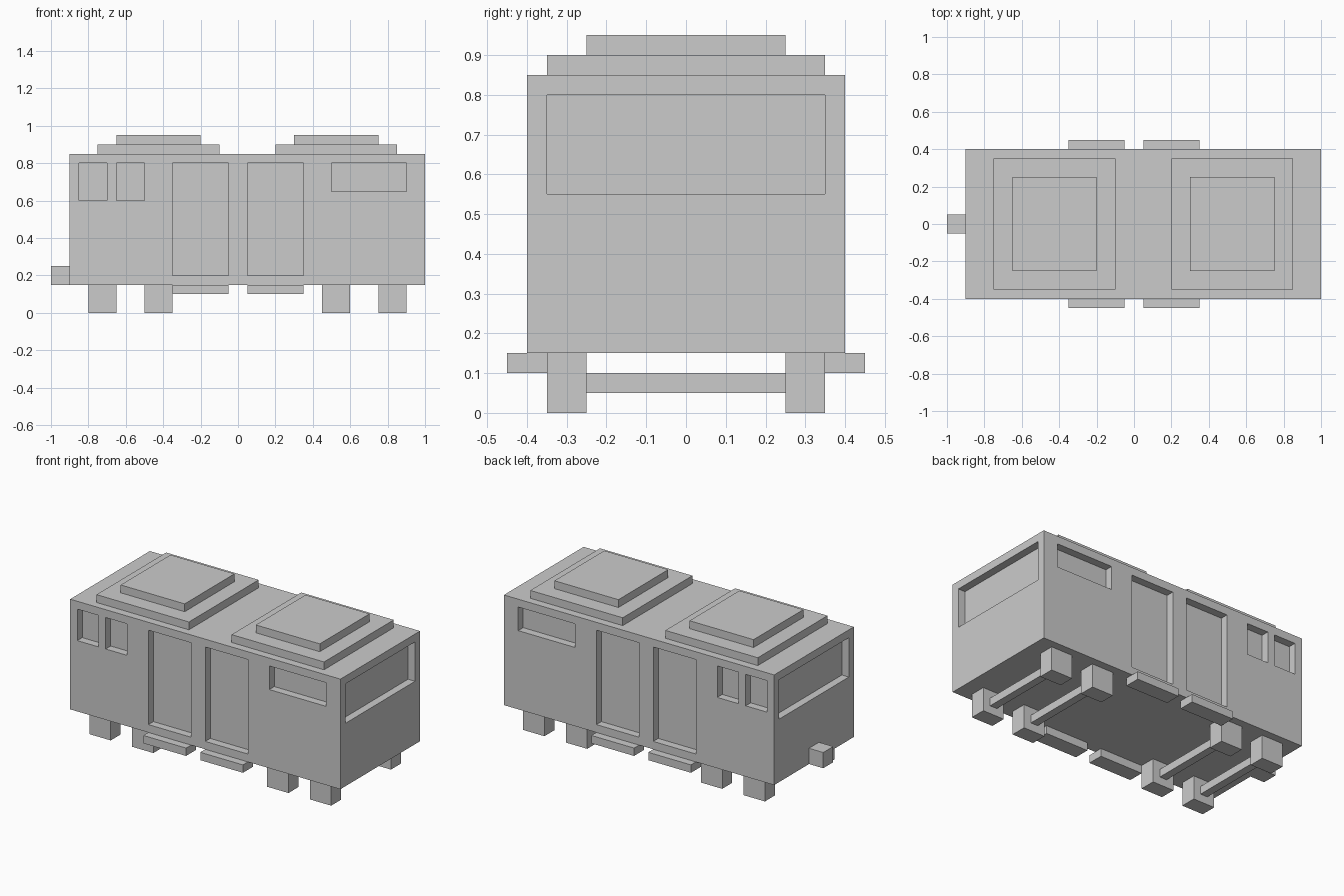
import bpy, bmesh
from mathutils import Matrix, Vector

if "Cube" in bpy.data.objects:
    bpy.data.objects.remove(bpy.data.objects["Cube"])


def boxes(name, spans):
    """One object made of boxes given as (x0, x1, y0, y1, z0, z1)."""
    bm = bmesh.new()
    for x0, x1, y0, y1, z0, z1 in spans:
        centre = Vector((x0 + x1, y0 + y1, z0 + z1)) / 2
        size = (x1 - x0, y1 - y0, z1 - z0)
        bmesh.ops.create_cube(bm, size=1, matrix=Matrix.LocRotScale(centre, None, size))
    mesh = bpy.data.meshes.new(name)
    bm.to_mesh(mesh)
    bm.free()
    obj = bpy.data.objects.new(name, mesh)
    bpy.context.collection.objects.link(obj)
    return obj


def both_sides(x0, x1, y0, y1, z0, z1):
    """A box and its mirror image across y = 0."""
    return [(x0, x1, y0, y1, z0, z1), (x0, x1, -y1, -y0, z0, z1)]


DOORS = [(-0.35, -0.05), (0.05, 0.35)]

# Carriage body with recessed windows and doors
body = boxes("carriage_body", [(-0.9, 1, -0.4, 0.4, 0.15, 0.85)])
openings = [(-0.85, -0.7, 0.6, 0.8), (-0.65, -0.5, 0.6, 0.8), (0.5, 0.9, 0.65, 0.8)]
openings += [(x0, x1, 0.2, 0.8) for x0, x1 in DOORS]
recesses = []
for x0, x1, z0, z1 in openings:
    recesses += both_sides(x0, x1, 0.35, 0.5, z0, z1)
# End windows, kept just clear of the corner side windows
recesses += [(0.951, 1.1, -0.35, 0.35, 0.55, 0.8), (-1, -0.851, -0.35, 0.35, 0.55, 0.8)]
cutter = boxes("recess_cutter", recesses)
cutter.hide_render = True
cut = body.modifiers.new("recesses", 'BOOLEAN')
cut.operation = 'DIFFERENCE'
cut.solver = 'EXACT'
cut.object = cutter
bpy.context.view_layer.objects.active = body
bpy.ops.object.modifier_apply(modifier=cut.name)
bpy.data.objects.remove(cutter)

# Stepped roof units
for side, x0, x1 in (("rear", -0.75, -0.1), ("front", 0.2, 0.85)):
    boxes(side + "_roof_base", [(x0, x1, -0.35, 0.35, 0.85, 0.9)])
    boxes(side + "_roof_cap", [(x0 + 0.1, x1 - 0.1, -0.25, 0.25, 0.9, 0.95)])

# Square wheels and their axles
for i, x in enumerate((-0.8, -0.5, 0.45, 0.75), 1):
    boxes(f"wheel_pair_{i}", both_sides(x, x + 0.15, 0.25, 0.35, 0, 0.15))
    boxes(f"axle_{i}", [(x + 0.05, x + 0.1, -0.25, 0.25, 0.05, 0.1)])

# Steps under the doors
for i, (x0, x1) in enumerate(DOORS, 1):
    boxes(f"door_steps_{i}", both_sides(x0, x1, 0.35, 0.45, 0.1, 0.15))

# Coupler
boxes("coupler", [(-1, -0.9, -0.05, 0.05, 0.15, 0.25)])
